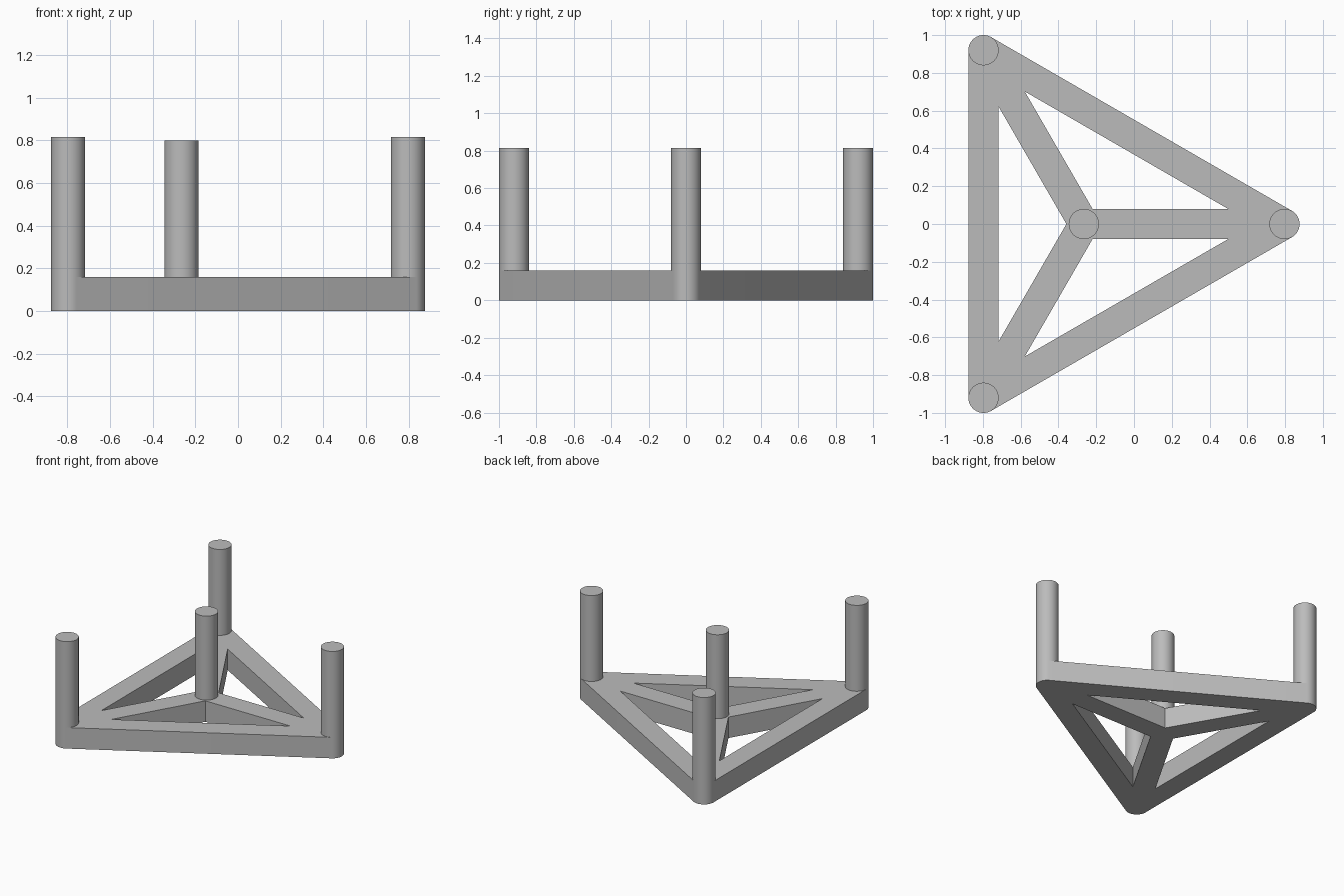
import bpy
from math import cos, sin, pi, radians, sqrt
from mathutils import Vector

cube = bpy.data.objects.get("Cube")
if cube:
    bpy.data.objects.remove(cube, do_unlink=True)

R = 0.08          # post radius and half the bar width
FRAME_H = 0.16    # bar height
SIDE = 1.84       # distance between neighbouring corner posts
ARC_STEPS = 20    # segments in each rounded corner

grey = bpy.data.materials.new("plain grey")
grey.use_nodes = True
grey.diffuse_color = (0.5, 0.5, 0.5, 1)
grey.node_tree.nodes["Principled BSDF"].inputs["Base Color"].default_value = grey.diffuse_color

# Plan of the tripod: three corners around an off-centre hub
reach = SIDE / sqrt(3)
hub = Vector((-reach / 4, 0))
angles = [2 * pi * i / 3 for i in range(3)]
corners = [hub + reach * Vector((cos(a), sin(a))) for a in angles]


def finish(obj, name):
    """Name, colour and shade a part."""
    obj.name = obj.data.name = name
    obj.data.materials.clear()
    obj.data.materials.append(grey)
    bpy.ops.object.select_all(action="DESELECT")
    obj.select_set(True)
    bpy.context.view_layer.objects.active = obj
    bpy.ops.object.shade_smooth_by_angle(angle=radians(30))


def inset(a, b, c, d):
    """Move the sides of a triangle inwards by d."""
    la, lb, lc = (b - c).length, (c - a).length, (a - b).length
    total = la + lb + lc
    centre = (a * la + b * lb + c * lc) / total
    radius = abs((b - a).cross(c - a)) / total
    return [centre + (p - centre) * (1 - d / radius) for p in (a, b, c)]


def add_loop(curve, points):
    spline = curve.splines.new("POLY")
    spline.points.add(len(points) - 1)
    for target, p in zip(spline.points, points):
        target.co = (p.x, p.y, 0, 1)
    spline.use_cyclic_u = True


def add_post(name, at, top):
    bpy.ops.mesh.primitive_cylinder_add(vertices=60, radius=R, depth=top - FRAME_H,
                                        location=(at.x, at.y, (top + FRAME_H) / 2))
    finish(bpy.context.object, name)


# Base frame: rounded triangle with three triangular openings
curve = bpy.data.curves.new("base_frame", "CURVE")
curve.dimensions = "2D"
curve.fill_mode = "BOTH"
curve.extrude = FRAME_H / 2
outline = []
for corner, a in zip(corners, angles):
    for k in range(ARC_STEPS + 1):
        t = a + (k / ARC_STEPS - 0.5) * 2 * pi / 3
        outline.append(corner + R * Vector((cos(t), sin(t))))
add_loop(curve, outline)
for i in range(3):
    add_loop(curve, inset(corners[i], corners[(i + 1) % 3], hub, R))
frame = bpy.data.objects.new("base_frame", curve)
frame.location.z = FRAME_H / 2
bpy.context.collection.objects.link(frame)
bpy.ops.object.select_all(action="DESELECT")
frame.select_set(True)
bpy.context.view_layer.objects.active = frame
bpy.ops.object.convert(target="MESH")
finish(bpy.context.object, "base_frame")

# Upright posts
for name, corner in zip(("left_post", "back_right_post", "front_right_post"), corners):
    add_post(name, corner, 0.815)
add_post("hub_post", hub, 0.80)
